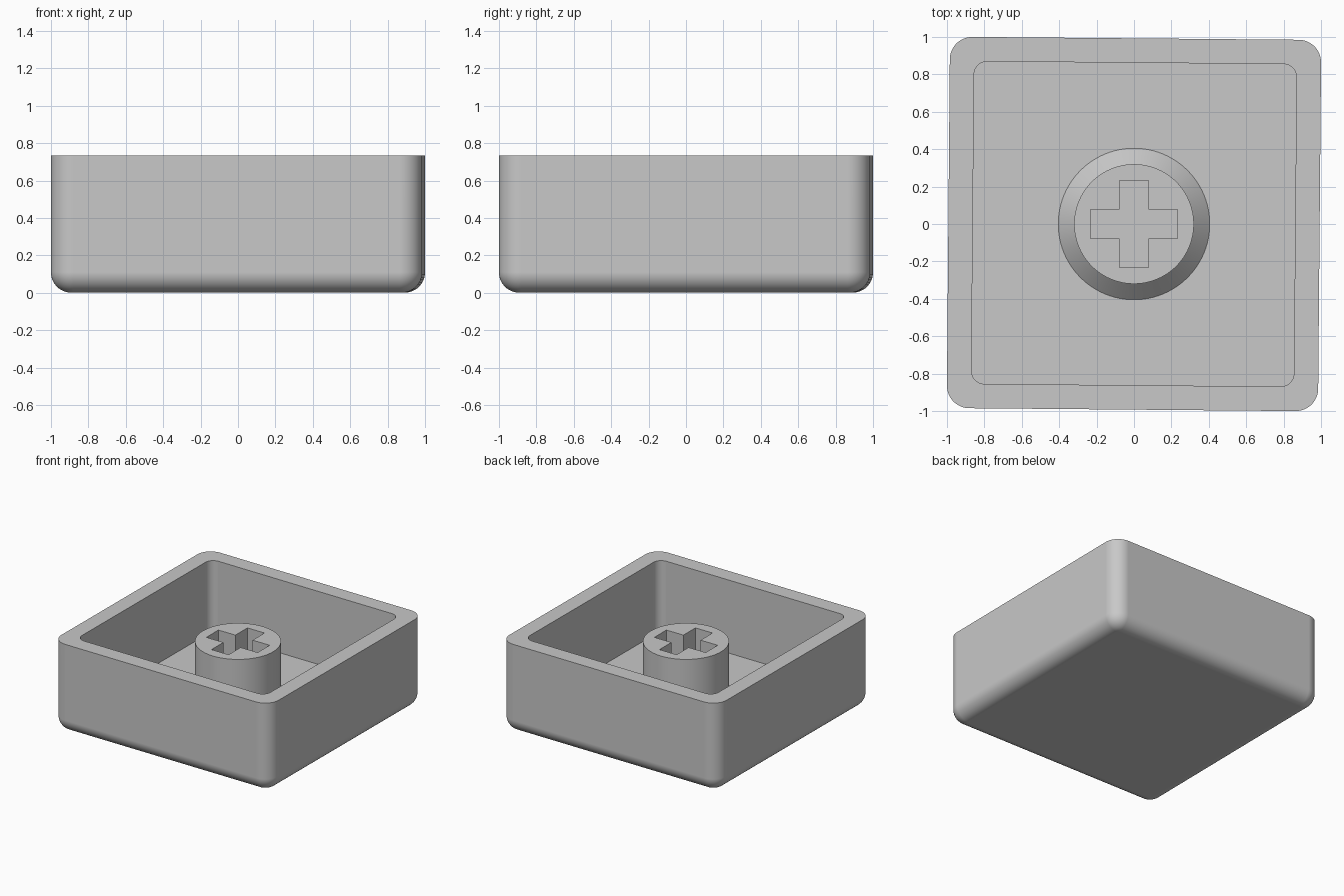
import bpy, bmesh, math

if "Cube" in bpy.data.objects:
    bpy.data.objects.remove(bpy.data.objects["Cube"])

HALF, RADIUS, HEIGHT = 0.9925, 0.12, 0.735   # outer shell
FLOOR, FILLET, SEG = 0.135, 0.11, 12
TURN = math.radians(-0.5)                    # shell sits slightly turned

gray = bpy.data.materials.new("gray_plastic")
gray.diffuse_color = (0.58, 0.58, 0.58, 1)
gray.use_nodes = True
gray.node_tree.nodes["Principled BSDF"].inputs["Base Color"].default_value = gray.diffuse_color


def rounded_square(half, radius, z):
    """Closed loop of points with four rounded corners."""
    pts = []
    for corner in range(4):
        mid = math.pi / 4 + corner * math.pi / 2
        cx = math.copysign(half - radius, math.cos(mid))
        cy = math.copysign(half - radius, math.sin(mid))
        for i in range(SEG + 1):
            a = corner * math.pi / 2 + i * math.pi / 2 / SEG
            pts.append((cx + radius * math.cos(a), cy + radius * math.sin(a), z))
    return pts


def circle(radius, z, n=96):
    return [(radius * math.cos(2 * math.pi * i / n),
             radius * math.sin(2 * math.pi * i / n), z) for i in range(n)]


def loft(name, rings):
    """Skin consecutive rings and cap both ends."""
    bm = bmesh.new()
    loops = [[bm.verts.new(p) for p in ring] for ring in rings]
    n = len(loops[0])
    for a, b in zip(loops, loops[1:]):
        for i in range(n):
            j = (i + 1) % n
            bm.faces.new((a[i], a[j], b[j], b[i]))
    bm.faces.new(loops[0][::-1])
    bm.faces.new(loops[-1])
    bmesh.ops.recalc_face_normals(bm, faces=bm.faces)
    mesh = bpy.data.meshes.new(name)
    bm.to_mesh(mesh)
    bm.free()
    mesh.materials.append(gray)
    obj = bpy.data.objects.new(name, mesh)
    bpy.context.collection.objects.link(obj)
    return obj


def activate(obj):
    bpy.ops.object.select_all(action='DESELECT')
    obj.select_set(True)
    bpy.context.view_layer.objects.active = obj


def smooth(obj):
    activate(obj)
    bpy.ops.object.shade_smooth_by_angle(angle=math.radians(30))
    mod = obj.modifiers.new("even_normals", 'WEIGHTED_NORMAL')
    mod.keep_sharp = True


# Shell: filleted bottom, straight walls, flat rim, inner cavity down to the floor
rings = []
for i in range(SEG + 1):
    a = i * math.pi / 2 / SEG
    inset = FILLET * (1 - math.sin(a))
    rings.append(rounded_square(HALF - inset, RADIUS - inset, FILLET * (1 - math.cos(a))))
rings += [rounded_square(HALF, RADIUS, HEIGHT),
          rounded_square(0.862, 0.07, HEIGHT),
          rounded_square(0.862, 0.07, FLOOR)]
shell = loft("shell", rings)
shell.rotation_euler.z = TURN
smooth(shell)

# Stem: round post with a chamfered foot
stem = loft("stem", [circle(0.405, FLOOR), circle(0.32, FLOOR + 0.085), circle(0.32, 0.62)])

# Cross-shaped socket cut through the stem
L, W = 0.233, 0.078
outline = []
for k in range(4):
    c, s = round(math.cos(k * math.pi / 2)), round(math.sin(k * math.pi / 2))
    for x, y in ((L, -W), (L, W), (W, W)):
        outline.append((c * x - s * y, s * x + c * y))
cutter = loft("socket_cutter", [[(x, y, z) for x, y in outline] for z in (0.05, 0.8)])
cutter.hide_render = True

cut = stem.modifiers.new("socket", 'BOOLEAN')
cut.operation = 'DIFFERENCE'
cut.solver = 'EXACT'
cut.object = cutter
activate(stem)
bpy.ops.object.modifier_apply(modifier=cut.name)
bpy.data.objects.remove(cutter, do_unlink=True)
smooth(stem)
